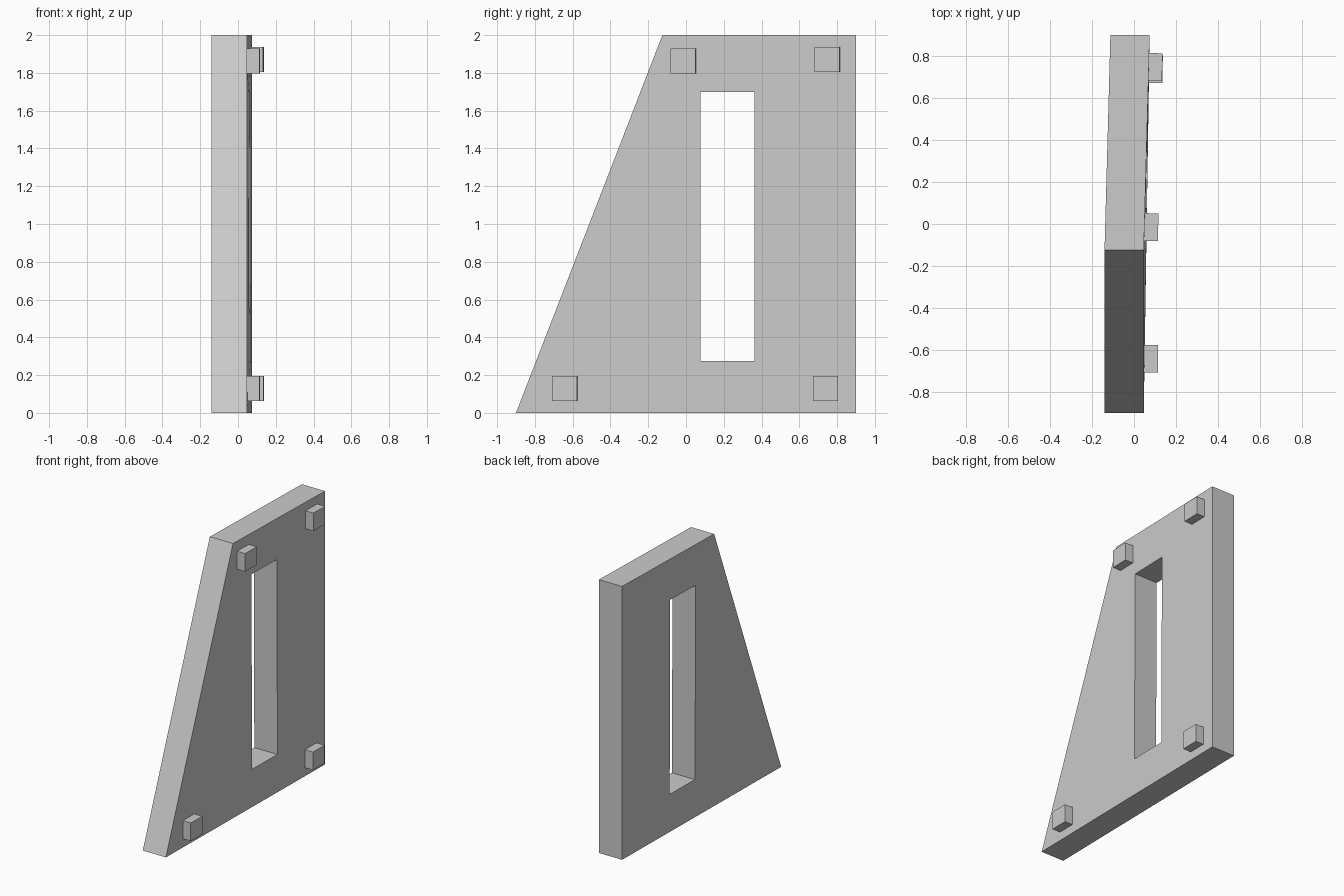
import bpy, bmesh, math

if "Cube" in bpy.data.objects:
    bpy.data.objects.remove(bpy.data.objects["Cube"])

HALF = 0.0935  # half of the plate thickness


def skew(y, z):
    """Plate mid-surface x: it swings slightly towards the upright edge."""
    left = -0.9 + 0.775 * z / 2
    return -0.047 + 0.028 * (y - left) / (0.9 - left)


def finish(bm, name):
    bmesh.ops.recalc_face_normals(bm, faces=bm.faces)
    mesh = bpy.data.meshes.new(name)
    bm.to_mesh(mesh)
    bm.free()
    obj = bpy.data.objects.new(name, mesh)
    bpy.context.collection.objects.link(obj)
    return obj


# Tapered plate with a tall slot
outer = [(-0.9, 0), (0.9, 0), (0.9, 2), (-0.125, 2)]
slot = [(0.077, 0.276), (0.362, 0.276), (0.362, 1.7), (0.077, 1.7)]
bm = bmesh.new()
layers = [[[bm.verts.new((skew(y, z) + dx, y, z)) for y, z in loop]
           for loop in (outer, slot)] for dx in (-HALF, HALF)]
for i in range(4):
    j = (i + 1) % 4
    for out, inn in layers:  # broad faces
        bm.faces.new((out[i], out[j], inn[j], inn[i]))
    for k in (0, 1):  # outer rim and slot walls
        a, b = layers[0][k], layers[1][k]
        bm.faces.new((a[i], a[j], b[j], b[i]))
finish(bm, "slotted_plate")

# Four square pegs standing out of the plate's right face
pegs = {
    "top_front_peg": (-0.015, 1.862, 0.027),
    "top_back_peg": (0.748, 1.872, 0.027),
    "bottom_front_peg": (-0.642, 0.13, 0.0155),
    "bottom_back_peg": (0.738, 0.128, 0.0155),
}
for name, (y, z, slope) in pegs.items():
    bm = bmesh.new()
    bmesh.ops.create_cube(bm, size=1)
    bmesh.ops.scale(bm, vec=(0.075, 0.132, 0.132), verts=bm.verts)
    peg = finish(bm, name)
    peg.location = (skew(y, z) + HALF + 0.027, y, z)
    peg.rotation_euler.z = -math.atan(slope)
